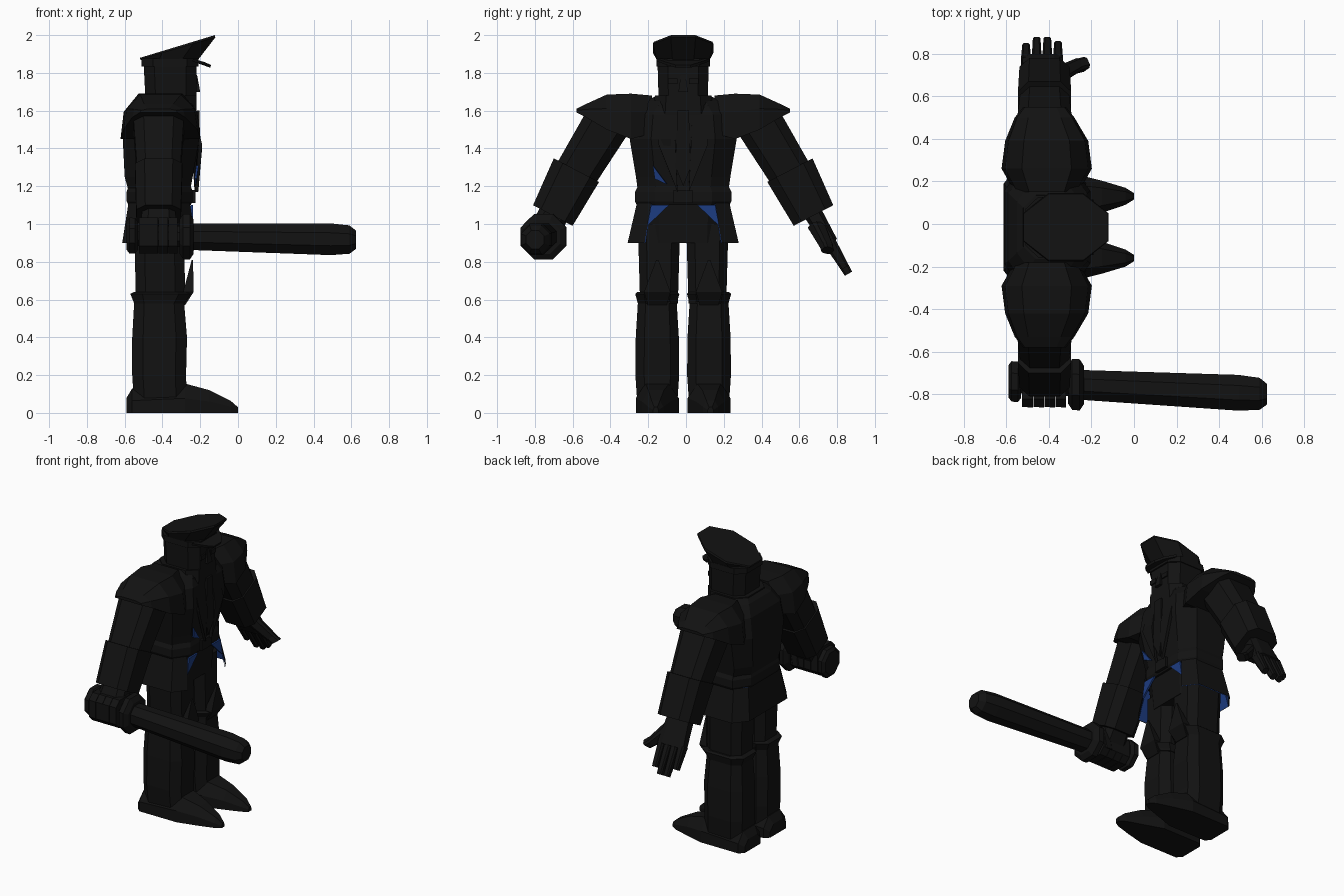
import bpy, bmesh
from mathutils import Vector as V

if "Cube" in bpy.data.objects:
    bpy.data.objects.remove(bpy.data.objects["Cube"])

CY = -0.015   # body symmetry plane


def material(name, rgb):
    m = bpy.data.materials.new(name)
    m.diffuse_color = (*rgb, 1)
    m.use_nodes = True
    m.node_tree.nodes["Principled BSDF"].inputs["Base Color"].default_value = m.diffuse_color
    return m


BLACK = material("black_cloth", (0.006, 0.006, 0.006))
BLUE = material("blue_lining", (0.012, 0.045, 0.22))

OCT = [(-1, -.6), (-1, .6), (-.6, 1), (.6, 1), (1, .6), (1, -.6), (.6, -1), (-.6, -1)]
ROUND = [(-1, -.41), (-1, .41), (-.41, 1), (.41, 1), (1, .41), (1, -.41), (.41, -1), (-.41, -1)]
DOME = [(-1, -1), (-.92, .2), (-.55, 1), (.55, 1), (.92, .2), (1, -1)]
BOX = [(-1, -1), (-1, 1), (1, 1), (1, -1)]


def finish(name, bm, mat):
    bmesh.ops.recalc_face_normals(bm, faces=bm.faces)
    me = bpy.data.meshes.new(name)
    bm.to_mesh(me)
    bm.free()
    ob = bpy.data.objects.new(name, me)
    me.materials.append(mat)
    bpy.context.collection.objects.link(ob)
    return ob


def skin(name, rings, mat=BLACK, closed=True):
    """Flat-faced skin through rings of points; closed rings get end caps."""
    bm = bmesh.new()
    vs = [[bm.verts.new(p) for p in r] for r in rings]
    n = len(vs[0])
    for a, b in zip(vs, vs[1:]):
        for i in range(n if closed else n - 1):
            j = (i + 1) % n
            bm.faces.new((a[i], a[j], b[j], b[i]))
    if closed:
        bm.faces.new(vs[0])
        bm.faces.new(vs[-1])
    return finish(name, bm, mat)


def section(c, a, b, prof=OCT):
    c, a, b = V(c), V(a), V(b)
    return [c + a * u + b * v for u, v in prof]


def tower(name, rows, cy=CY, mat=BLACK, prof=OCT):
    """Upright part from rows of z, back x, front x, half width."""
    return skin(name, [section(((x0 + x1) / 2, cy, z), ((x1 - x0) / 2, 0, 0), (0, h, 0), prof)
                       for z, x0, x1, h in rows], mat)


def plate(name, pts, mat=BLACK, t=.012):
    bm = bmesh.new()
    bm.faces.new([bm.verts.new(p) for p in pts])
    ob = finish(name, bm, mat)
    s = ob.modifiers.new("thickness", 'SOLIDIFY')
    s.thickness, s.offset = t, 0
    return ob


def rod(name, a, b, across, half_a, half_b, mat=BLACK, prof=OCT):
    """Limb from a to b; half sizes are (along 'across', along the third axis)."""
    a, b, u = V(a), V(b), V(across)
    w = (b - a).cross(u).normalized()
    return skin(name, [section(a, u * half_a[0], w * half_a[1], prof),
                       section(b, u * half_b[0], w * half_b[1], prof)], mat, True)


# Torso, pelvis, belt, collar
tower("coat_torso", [(1.14, -.57, -.26, .235), (1.25, -.6, -.24, .25), (1.45, -.61, -.205, .283),
                     (1.58, -.59, -.22, .265), (1.65, -.55, -.25, .2), (1.68, -.51, -.27, .14)])
tower("pelvis", [(.9, -.55, -.28, .21), (1.14, -.56, -.26, .225)])
tower("belt", [(1.1, -.58, -.25, .245), (1.12, -.59, -.24, .255), (1.17, -.59, -.24, .255), (1.2, -.58, -.25, .24)])
tower("belt_buckle", [(1.11, -.26, -.225, .05), (1.18, -.26, -.225, .05)], prof=BOX)
tower("collar", [(1.58, -.53, -.22, .16), (1.68, -.52, -.22, .15)])

# Coat skirt, open at the front, with a blue lining
half = [(-.255, .17), (-.31, .245), (-.52, .245), (-.58, .17)]
path = half + [(x, -y) for x, y in reversed(half)]
for name, k, mat in (("coat_skirt", 1, BLACK), ("skirt_lining", .975, BLUE)):
    skin(name, [[(-.415 + (x + .415) * s * k, CY + y * s * k, z) for x, y in path]
                for z, s in ((1.11, 1), (.9, 1.2))], mat, closed=False)

# Blue shirt showing at the waist and chest, then lapels and tie
for s in (1, -1):
    plate("shirt_hem", [(-.245, CY + s * y, z) for y, z in ((.075, 1.1), (.17, 1.1), (.19, .99))], BLUE)
    plate("lapel", [(x, CY + s * y, z) for x, y, z in
                    ((-.24, .05, 1.63), (-.25, .13, 1.63), (-.2, .13, 1.42), (-.22, .03, 1.17), (-.2, .04, 1.4))], t=.02)
plate("shirt_patch", [(-.215, -.175, 1.31), (-.225, -.1, 1.21), (-.225, -.165, 1.24)], BLUE)
plate("tie", [(-.21, CY - .03, 1.6), (-.21, CY + .03, 1.6), (-.205, CY + .04, 1.3), (-.22, CY, 1.2), (-.205, CY - .04, 1.3)])

# Head and face
tower("head", [(1.58, -.46, -.25, .11), (1.66, -.49, -.22, .13), (1.86, -.5, -.22, .136)])
tower("nose", [(1.7, -.24, -.2, .025), (1.79, -.24, -.217, .012)], prof=BOX)
for s in (1, -1):
    plate("eye", [(-.217, CY + s * y, z) for y, z in ((.03, 1.74), (.08, 1.74), (.08, 1.77), (.03, 1.77))])

# Peaked cap with tilted crown
tower("cap_band", [(1.835, -.51, -.21, .142), (1.875, -.51, -.21, .142)])
skin("cap_crown", [section((-.36, CY, 1.865), (.145, 0, 0), (0, .138, 0), ROUND),
                   section((-.32, CY, 1.93), (.2, 0, .058), (0, .16, 0), ROUND),
                   section((-.32, CY, 1.94), (.198, 0, .06), (0, .155, 0), ROUND)])
plate("cap_visor", [(x, CY + y, z) for x, y, z in
                    ((-.24, -.14, 1.868), (-.18, -.09, 1.85), (-.145, -.04, 1.835),
                     (-.145, .04, 1.835), (-.18, .09, 1.85), (-.24, .14, 1.868))], t=.015)

# Legs, boots, knee guards, shoes
SHOE = [(-1, 0), (-1, .5), (-.55, 1), (.55, 1), (1, .5), (1, 0)]
for s in (1, -1):
    cy = CY + s * .137
    tower("trouser_leg", [(.58, -.54, -.28, .1), (1.0, -.55, -.285, .112)], CY + s * .128)
    tower("boot_shaft", [(.04, -.55, -.27, .105), (.2, -.56, -.275, .116), (.4, -.56, -.27, .114),
                         (.58, -.55, -.285, .103), (.63, -.57, -.25, .117), (.64, -.55, -.27, .105)], cy)
    tower("knee_guard", [(.57, -.3, -.28, .05), (.64, -.29, -.235, .07), (.81, -.245, -.238, .006)], cy, prof=BOX)
    skin("shoe", [[(x, CY + s * c + u * h, v * z) for u, v in SHOE] for x, c, h, z in
                  ((-.59, .137, .085, .08), (-.56, .137, .114, .13), (-.28, .137, .114, .155),
                   (-.15, .143, .075, .12), (-.04, .145, .04, .065), (0, .145, .015, .03))])

# Arms: shoulder pad, sleeve, cuff
X = -.42
for s in (1, -1):
    skin("shoulder_pad", [section((x, CY + s * (y + .015), (z0 + z1) / 2), (h, 0, 0), (0, 0, (z1 - z0) / 2), DOME)
                          for y, x, h, z0, z1 in ((.15, -.41, .15, 1.48, 1.68), (.26, -.41, .212, 1.45, 1.69),
                                                  (.39, -.41, .195, 1.5, 1.685), (.5, -.42, .14, 1.565, 1.635),
                                                  (.55, -.42, .1, 1.59, 1.61))])
    rod("sleeve", (X, CY + s * .4, 1.54), (X, CY + s * .565, 1.27), (1, 0, 0), (.135, .125), (.115, .115))
    rod("cuff", (X, CY + s * .565, 1.285), (X, CY + s * .69, 1.045), (1, 0, 0), (.125, .135), (.118, .118))

# Open hand on the +y side
rod("open_palm", (-.43, .67, 1.06), (-.43, .765, .9), (1, 0, 0), (.08, .05), (.097, .04))
for i, tip in enumerate((.84, .87, .87, .85)):
    x = -.507 + i * .05
    rod("finger", (x, .755, .915), (x, tip - .01, .915 - (tip - .755) * 1.55), (1, 0, 0), (.024, .034), (.018, .022))
rod("thumb", (-.37, .69, .99), (-.265, .745, .88), (.7, .5, .5), (.04, .04), (.03, .03))
rod("thumb_tip", (-.275, .74, .89), (-.235, .75, .86), (.7, .5, .5), (.03, .03), (.03, .03))

# Fist on the -y side
rod("wrist", (X, -.69, 1.07), (X, -.74, .98), (1, 0, 0), (.085, .08), (.095, .08))
for i in range(4):
    x = -.5 + i * .052
    rod("fist_finger", (x - .025, -.765, .94), (x + .025, -.766, .94), (0, 1, 0), (.095, .095), (.095, .095))
rod("fist_thumb", (-.34, -.7, 1.0), (-.36, -.69, .88), (1, 0, 0), (.04, .03), (.03, .025))


# Baton turned along its axis
def baton(name, rows):
    skin(name, [section((x, -.757 - .05 * (x + .22), .932 - .018 * (x + .22)), (0, r, 0), (0, 0, r), ROUND)
                for x, r in rows])


baton("baton_pommel", [(-.59, .075), (-.575, .095), (-.545, .095), (-.53, .075)])
baton("baton_grip", [(-.54, .055), (-.29, .055)])
baton("baton_guard", [(-.31, .09), (-.29, .12), (-.255, .12), (-.235, .09)])
baton("baton_shaft", [(-.25, .07), (.49, .084), (.59, .075), (.625, .048)])
